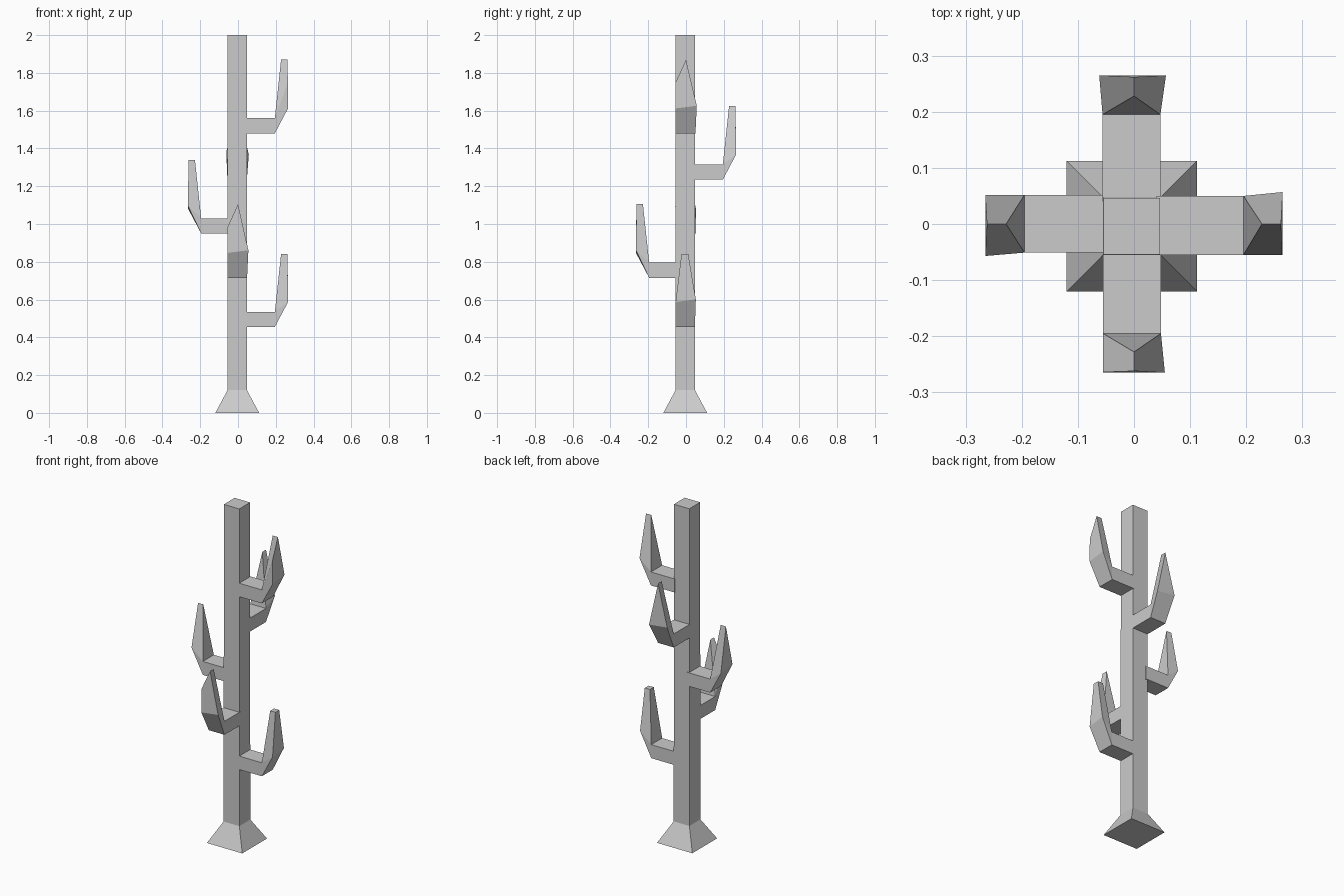
import bpy, bmesh, math
from mathutils import Matrix

if "Cube" in bpy.data.objects:
    bpy.data.objects.remove(bpy.data.objects["Cube"])


def finish(name, bm):
    bmesh.ops.remove_doubles(bm, verts=bm.verts, dist=0.0005)
    bmesh.ops.recalc_face_normals(bm, faces=bm.faces)
    mesh = bpy.data.meshes.new(name)
    bm.to_mesh(mesh)
    bm.free()
    ob = bpy.data.objects.new(name, mesh)
    bpy.context.collection.objects.link(ob)
    return ob


# Trunk with flared foot: stacked square rings
def make_trunk():
    bm = bmesh.new()
    c = -0.004
    rings = []
    for z, h in ((0, 0.116), (0.12, 0.0515), (2.0, 0.0505)):
        rings.append([bm.verts.new((c + sx * h, c + sy * h, z))
                      for sx, sy in ((-1, -1), (1, -1), (1, 1), (-1, 1))])
    for a, b in zip(rings, rings[1:]):
        for i in range(4):
            j = (i + 1) % 4
            bm.faces.new((a[i], a[j], b[j], b[i]))
    bm.faces.new(rings[0])
    bm.faces.new(rings[-1])
    finish("trunk", bm)


# Arm: flat-sided horizontal branch with an upturned wedge tip, built along +x
def make_arm(name, angle, z0, stem, outer, tip=(0, 0), height=0.39, shoulder=False):
    bm = bmesh.new()
    sides = []
    for i in range(2):
        y, yo, yt = stem[i], outer[i], tip[i]
        pts = [(0.04, y, 0), (0.195, y, 0), (0.265, yo, 0.132 + 0.014 * i)]
        if shoulder and i == 0:
            pts.append((0.264, yo, 0.27))
        n = len(pts)
        pts += [(0.262, yt, height), (0.228, yt, height), (0.195, y, 0.08), (0.04, y, 0.08)]
        v = [bm.verts.new((px, py, pz + z0)) for px, py, pz in pts]
        root_low, elbow_low, out = v[:3]
        tip_out, tip_in, elbow_up, root_up = v[n:]
        bm.faces.new((root_low, elbow_low, elbow_up, root_up))
        bm.faces.new([elbow_low] + v[2:n] + [elbow_up])
        bm.faces.new((elbow_up, v[n - 1], tip_out, tip_in))
        sides.append((v[:3] + v[n:], v[3:n]))
    (a, extra), (b, _) = sides
    for i in range(7):
        j = (i + 1) % 7
        mid = extra if i == 2 else []
        bm.faces.new([b[i], a[i]] + mid + [a[j], b[j]])
    bm.transform(Matrix.Rotation(math.radians(angle), 4, 'Z'))
    finish(name, bm)


make_trunk()
make_arm("right_upper_arm", 0, 1.48, (-0.055, 0.050), (-0.055, 0.057), shoulder=True)
make_arm("right_lower_arm", 0, 0.455, (-0.055, 0.047), (-0.055, 0.052),
         tip=(-0.024, 0.012), height=0.385)
make_arm("back_arm", 90, 1.235, (-0.047, 0.056), (-0.057, 0.062))
make_arm("left_arm", 180, 0.95, (-0.052, 0.051), (-0.052, 0.057))
make_arm("front_arm", -90, 0.715, (-0.055, 0.048), (-0.055, 0.055), shoulder=True)
